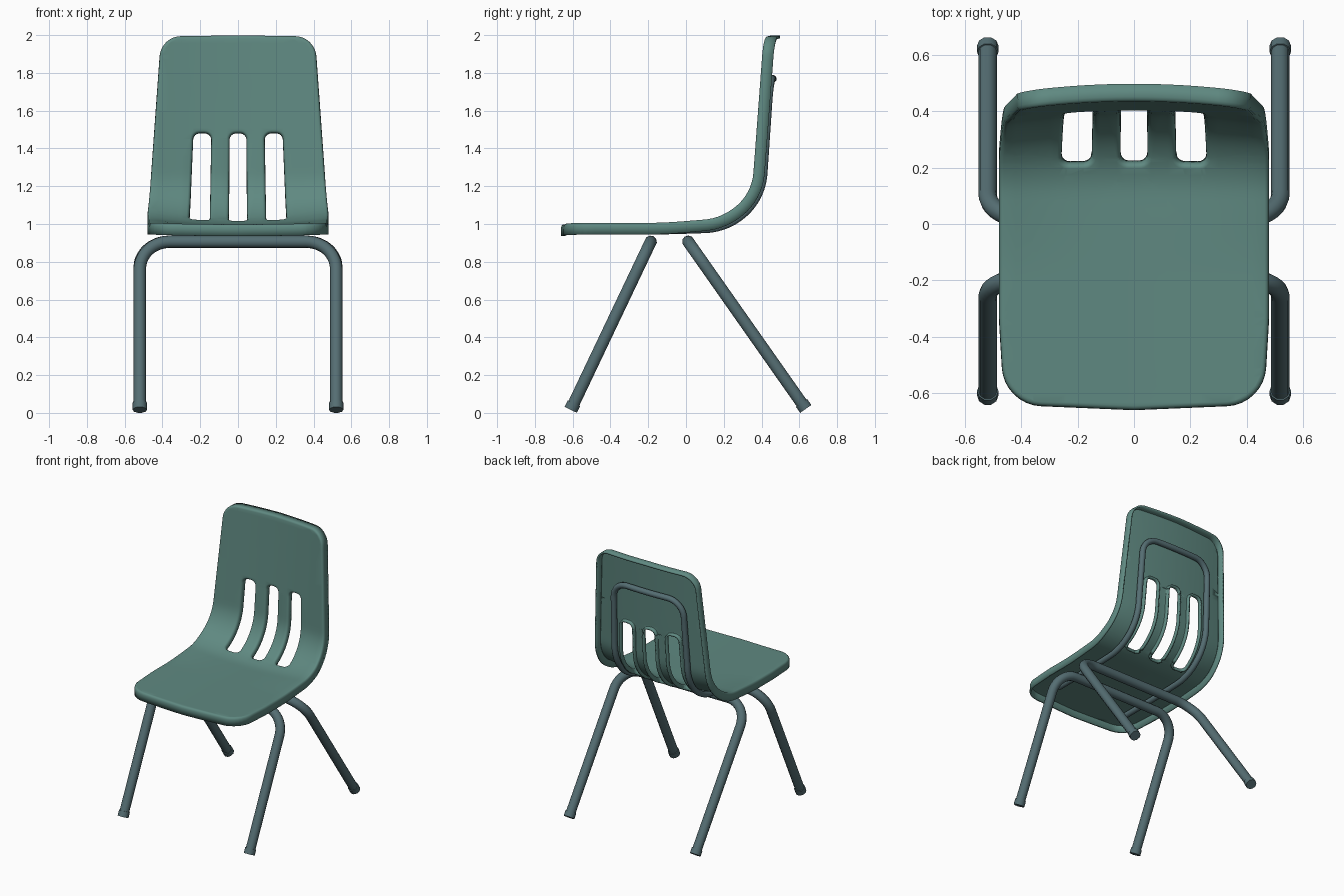
import bpy, bmesh, math
from mathutils import Vector

if "Cube" in bpy.data.objects:
    bpy.data.objects.remove(bpy.data.objects["Cube"])

def material(name, rgb):
    m = bpy.data.materials.new(name)
    m.diffuse_color = (*rgb, 1)
    m.use_nodes = True
    m.node_tree.nodes["Principled BSDF"].inputs["Base Color"].default_value = m.diffuse_color
    return m

PLASTIC = material("green_plastic", (0.115, 0.25, 0.22))
METAL = material("painted_steel", (0.09, 0.155, 0.17))

# Shell profile: flat seat, arc, slightly leaning back
Y0, Z0, SEAT, R, T = -0.645, 0.998, 0.745, 0.29, math.radians(86.3)
ARC = R * T

def bend(x, s, w):
    """Map flat shell coordinates (across, along, height) onto the chair profile."""
    k = min(max((s - 0.45) / 0.5, 0), 1)
    w += (0.008 + 0.027 * k * k * (3 - 2 * k)) * min(abs(x) / 0.46, 1.05) ** 2
    t = min(max((s - SEAT) / R, 0), T)
    y = Y0 + min(s, SEAT) + R * math.sin(t)
    z = Z0 + R * (1 - math.cos(t))
    extra = max(s - SEAT - ARC, 0)
    y += extra * math.cos(T) - w * math.sin(t)
    z += extra * math.sin(T) + w * math.cos(t)
    return Vector((x, y, z))

def rounded(corners, closed, n=8):
    """Round the corners of a path; each corner is (point, radius)."""
    pts, count = [], len(corners)
    for i, (p, r) in enumerate(corners):
        p = Vector(p)
        if r == 0 or (not closed and i in (0, count - 1)):
            pts.append(p)
            continue
        a = (Vector(corners[i - 1][0]) - p).normalized()
        b = (Vector(corners[(i + 1) % count][0]) - p).normalized()
        half = a.angle(b) / 2
        cut = r / math.tan(half)
        mid = (a + b).normalized()
        centre = p + mid * (r / math.sin(half))
        u, v = p + a * cut - centre, p + b * cut - centre
        pts += [centre + u.slerp(v, j / n) * r / u.slerp(v, j / n).length
                for j in range(n + 1)]
    return pts

# Shell with three slots: flat outline, rolled rims, then bent
def make_shell():
    def side(pairs):
        right = [((x, s, 0), r) for x, s, r in pairs]
        left = [((-x, s, 0), r) for x, s, r in reversed(pairs) if x > 0]
        return rounded(right + left, True)

    def slot(xb, xt, hb, ht):
        b, t = 0.845, 1.41
        return rounded([((xb - hb, b, 0), 0.045), ((xb + hb, b, 0), 0.045),
                        ((xt + ht, t, 0), 0.05), ((xt - ht, t, 0), 0.05)], True)

    loops = [side([(0, -0.001, 0), (0.447, 0.018, 0.13), (0.464, 0.30, 0.6),
                   (0.464, 0.90, 0.6), (0.393, 1.892, 0.1), (0, 1.899, 0)]),
             slot(0, 0, 0.064, 0.06), slot(0.205, 0.188, 0.07, 0.063),
             slot(-0.205, -0.188, 0.07, 0.063)]
    bm = bmesh.new()
    edges = []
    for loop in loops:
        vs = [bm.verts.new(p) for p in loop]
        edges += [bm.edges.new((vs[i - 1], vs[i])) for i in range(len(vs))]
    bmesh.ops.triangle_fill(bm, use_beauty=True, edges=edges, normal=(0, 0, 1))
    cuts = [((0, i * 0.03 + 0.011, 0), (0, 1, 0)) for i in range(63)]
    cuts += [((i * 0.06, 0, 0), (1, 0, 0)) for i in range(-7, 8)]
    for co, no in cuts:
        bmesh.ops.bisect_plane(bm, geom=bm.verts[:] + bm.edges[:] + bm.faces[:],
                               dist=1e-4, plane_co=co, plane_no=no)
    bm.normal_update()
    for f in bm.faces:
        if f.normal.z < 0:
            f.normal_flip()
    # Rolled rims around the outline and the slots
    border, out = [], {}
    for e in bm.edges:
        if len(e.link_loops) == 1:
            lp = e.link_loops[0]
            a, b = lp.vert, lp.link_loop_next.vert
            border.append((a, b))
            d = (b.co - a.co).normalized()
            for v in (a, b):
                out[v] = out.get(v, Vector()) + Vector((d.y, -d.x, 0))
    ring = {v: v for v in out}
    for off, drop in ((0.007, 0.002), (0.012, 0.007), (0.015, 0.016), (0.016, 0.062)):
        new = {}
        for v, d in out.items():
            inner = abs(v.co.x) < 0.3 and 0.8 < v.co.y < 1.45
            new[v] = bm.verts.new(v.co + d.normalized() * off
                                  - Vector((0, 0, min(drop, 0.034 if inner else 1))))
        for a, b in border:
            bm.faces.new((ring[b], ring[a], new[a], new[b]))
        ring = new
    for v in bm.verts:
        v.co = bend(*v.co)
    bm.normal_update()
    me = bpy.data.meshes.new("seat_shell")
    bm.to_mesh(me)
    bm.free()
    ob = bpy.data.objects.new("seat_shell", me)
    bpy.context.collection.objects.link(ob)
    me.materials.append(PLASTIC)
    sol = ob.modifiers.new("thickness", 'SOLIDIFY')
    sol.thickness, sol.offset = 0.013, -1
    smooth(ob)

def smooth(ob):
    bpy.ops.object.select_all(action='DESELECT')
    bpy.context.view_layer.objects.active = ob
    ob.select_set(True)
    if ob.type == 'CURVE':
        bpy.ops.object.convert(target='MESH')
    bpy.ops.object.shade_smooth_by_angle(angle=math.radians(50))

def tube(name, pts, radius):
    cu = bpy.data.curves.new(name, 'CURVE')
    cu.dimensions = '3D'
    cu.bevel_depth, cu.bevel_resolution, cu.use_fill_caps = radius, 3, True
    sp = cu.splines.new('POLY')
    sp.points.add(len(pts) - 1)
    for p, q in zip(sp.points, pts):
        p.co = (*q, 1)
    ob = bpy.data.objects.new(name, cu)
    bpy.context.collection.objects.link(ob)
    cu.materials.append(METAL)
    smooth(ob)

make_shell()

# Support frame under the seat and behind the back
flat = rounded([((-0.3, 0.2, 0), 0), ((-0.3, 1.2, 0), 0.5), ((-0.285, 1.685, 0), 0.12),
                ((0.285, 1.685, 0), 0.12), ((0.3, 1.2, 0), 0.5), ((0.3, 0.2, 0), 0)], False)
dense = []
for a, b in zip(flat, flat[1:]):
    n = max(1, int((b - a).length / 0.03))
    dense += [a.lerp(b, i / n) for i in range(n)]
dense.append(flat[-1])
tube("support_frame", [bend(p.x, p.y, -0.037) for p in dense], 0.021)

# Bent leg hoops with foot caps
for name, foot, top in (("front_leg", (-0.61, 0.016), (-0.187, 0.906)),
                        ("rear_leg", (0.634, 0.021), (0.012, 0.906))):
    x = 0.52
    corners = [((-x, *foot), 0), ((-x, *top), 0.16), ((x, *top), 0.16), ((x, *foot), 0)]
    tube(name + "_hoop", rounded(corners, False, 10), 0.033)
    for label, sx in (("left", -x), ("right", x)):
        a, b = Vector((sx, *foot)), Vector((sx, *top))
        tube(f"{name}_cap_{label}", [a, a + (b - a).normalized() * 0.04], 0.038)
